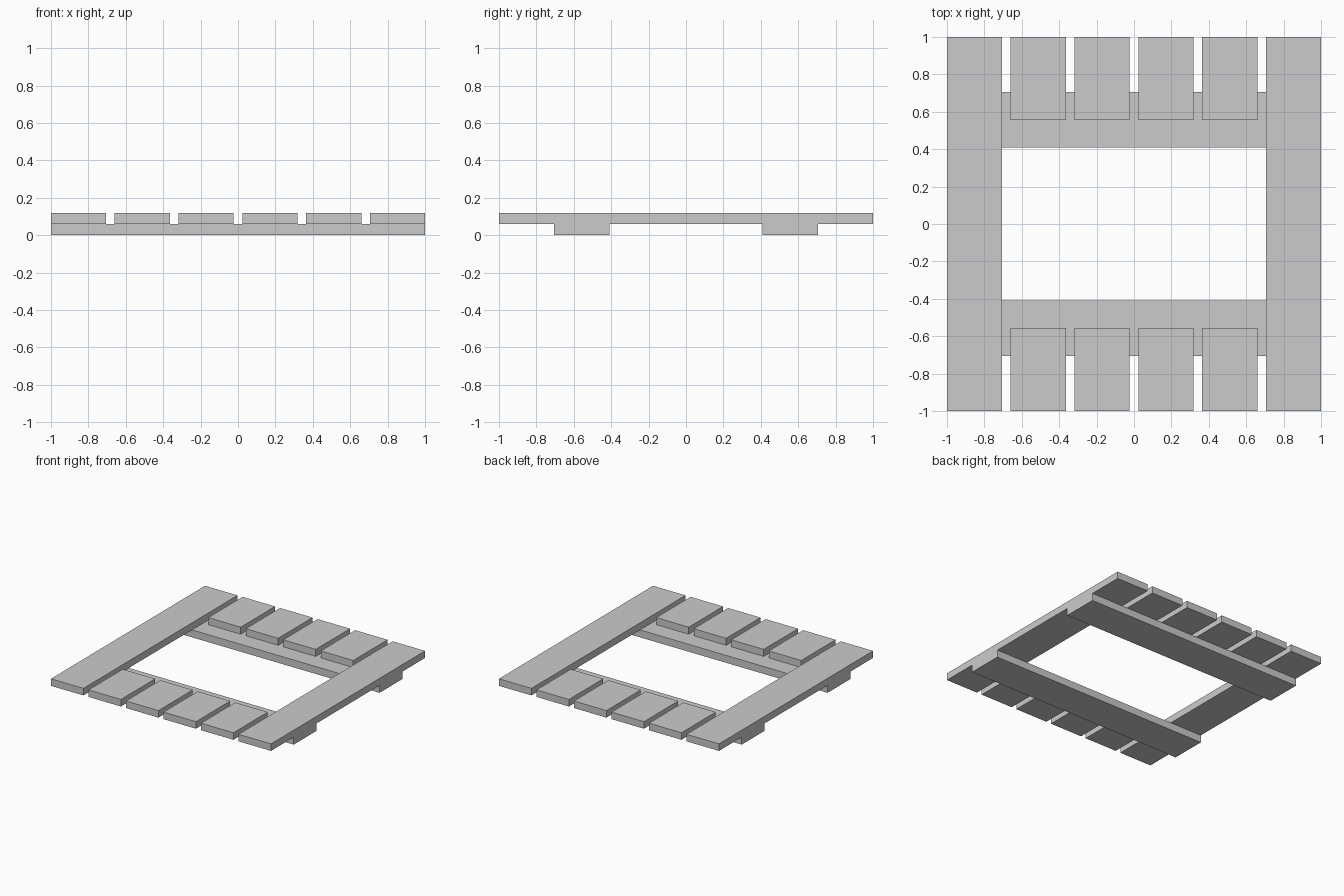
import bpy

if "Cube" in bpy.data.objects:
    bpy.data.objects.remove(bpy.data.objects["Cube"])

BOARD_W = 0.295      # width of every plank
PITCH = 0.341        # spacing between plank centres
RAIL_TOP = 0.061
TOP = 0.119


def plank(name, x0, x1, y0, y1, z0, z1):
    """Axis-aligned box from its limits."""
    bpy.ops.mesh.primitive_cube_add(
        size=1, location=((x0 + x1) / 2, (y0 + y1) / 2, (z0 + z1) / 2))
    ob = bpy.context.object
    ob.name = name
    ob.scale = (x1 - x0, y1 - y0, z1 - z0)
    bpy.ops.object.transform_apply(location=False, rotation=False, scale=True)
    return ob


# Two bearers underneath, running left to right
for side, y in (("front", -0.557), ("back", 0.557)):
    plank(f"{side}_bearer", -1, 1, y - BOARD_W / 2, y + BOARD_W / 2, 0, RAIL_TOP)

# Top planks: full length at the sides, short stubs front and back between them
for i in range(6):
    x0 = -1 + i * PITCH
    x1 = x0 + BOARD_W
    if i in (0, 5):
        plank("left_plank" if i == 0 else "right_plank", x0, x1, -1, 1, RAIL_TOP, TOP)
    else:
        plank(f"front_short_plank_{i}", x0, x1, -1, -0.555, RAIL_TOP, TOP)
        plank(f"back_short_plank_{i}", x0, x1, 0.555, 1, RAIL_TOP, TOP)
